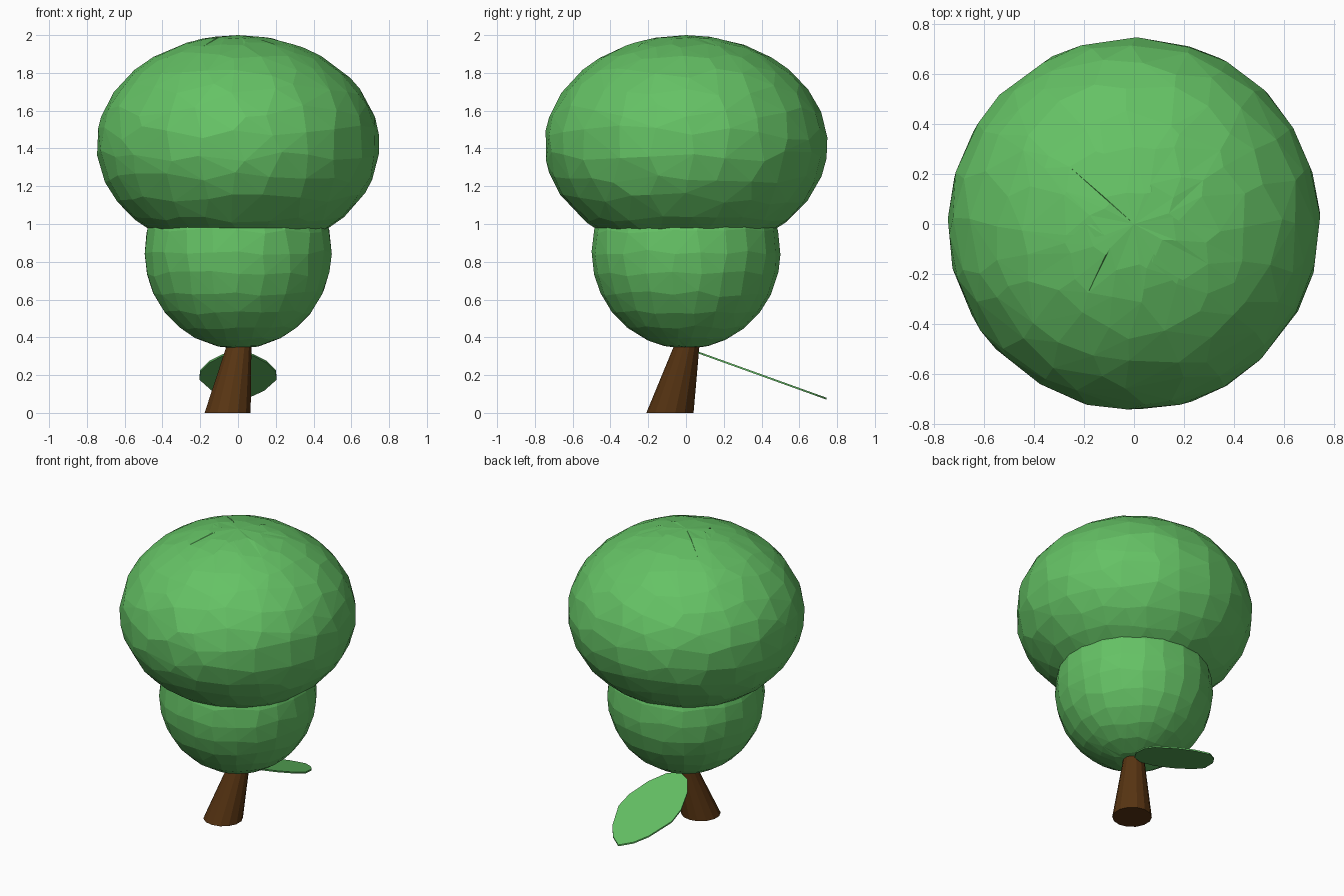
import bpy, bmesh, random
from mathutils import Vector

random.seed(4)
if "Cube" in bpy.data.objects:
    bpy.data.objects.remove(bpy.data.objects["Cube"], do_unlink=True)


def material(name, rgb):
    m = bpy.data.materials.new(name)
    m.use_nodes = True
    m.diffuse_color = (*rgb, 1)
    m.node_tree.nodes["Principled BSDF"].inputs["Base Color"].default_value = (*rgb, 1)
    return m


green = material("leaf green", (0.13, 0.54, 0.13))
brown = material("bark brown", (0.095, 0.034, 0.006))


def finish(name, bm, mat):
    bmesh.ops.recalc_face_normals(bm, faces=bm.faces)
    mesh = bpy.data.meshes.new(name)
    bm.to_mesh(mesh)
    bm.free()
    mesh.materials.append(mat)
    obj = bpy.data.objects.new(name, mesh)
    bpy.context.collection.objects.link(obj)
    return obj


def foliage(name, z, radius, height, segments, rings, jitter):
    """Faceted ellipsoid whose vertices slide a little along its surface."""
    bm = bmesh.new()
    bmesh.ops.create_uvsphere(bm, u_segments=segments, v_segments=rings, radius=1)
    for v in bm.verts:
        shift = Vector([random.uniform(-jitter, jitter) for _ in range(3)])
        p = (v.co + shift).normalized() if abs(v.co.z) < 0.99 else v.co
        v.co = (p.x * radius, p.y * radius, z + p.z * height)
    bmesh.ops.triangulate(bm, faces=bm.faces)
    return finish(name, bm, green)


# Wide crown over a smaller round tuft
foliage("upper_foliage", 1.42, 0.75, 0.58, 24, 15, 0.06)
foliage("lower_foliage", 0.85, 0.50, 0.51, 22, 14, 0.03)

# Leaning, tapered trunk, its top sunk into the foliage
bm = bmesh.new()
bmesh.ops.create_cone(bm, cap_ends=True, segments=14, radius1=0.125, radius2=0.06, depth=0.4)
for v in bm.verts:
    t = v.co.z / 0.4 + 0.5
    v.co += Vector((-0.055 + 0.068 * t, -0.085 + 0.1 * t, 0.2))
finish("trunk", bm, brown)

# Drooping leaf behind the trunk: half outline as (half width, y), mirrored
half = [(0.08, 0.1), (0.15, 0.2), (0.2, 0.34), (0.205, 0.45), (0.14, 0.61), (0.08, 0.69)]
outline = [(0, 0.06)] + half + [(0, 0.745)] + [(-x, y) for x, y in reversed(half)]
bm = bmesh.new()
face = bm.faces.new([bm.verts.new((x, y, 0.338 - 0.36 * y)) for x, y in outline])
top = bmesh.ops.extrude_face_region(bm, geom=[face])["geom"]
bmesh.ops.translate(bm, vec=(0, 0, 0.01), verts=[g for g in top if isinstance(g, bmesh.types.BMVert)])
finish("leaf", bm, green)
